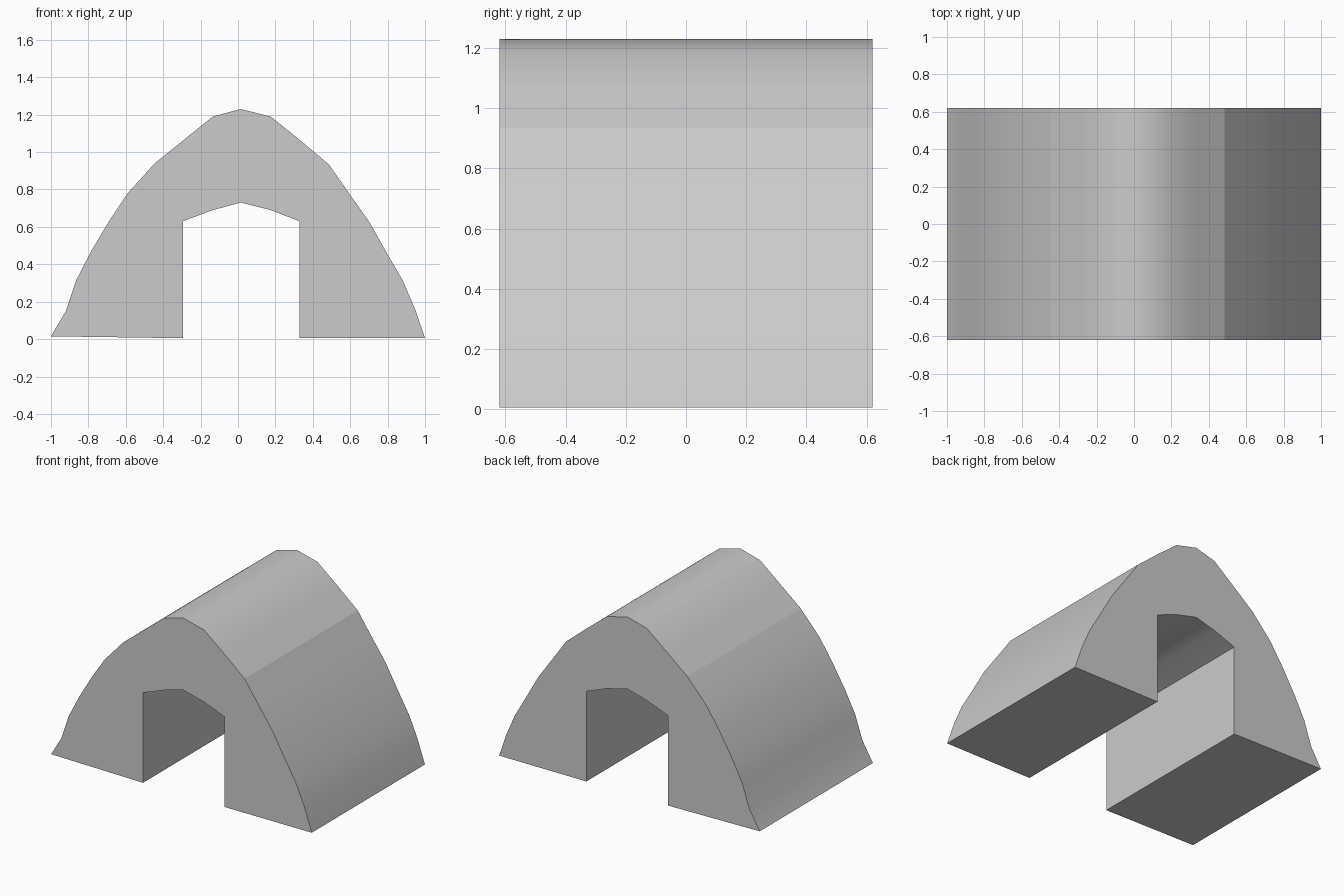
import bpy, bmesh, math

if "Cube" in bpy.data.objects:
    bpy.data.objects.remove(bpy.data.objects["Cube"])

HALF_DEPTH = 0.62

# Outer curve, left foot to right foot
outer = [(-1.0, 0.015), (-0.92, 0.15), (-0.865, 0.315), (-0.785, 0.47),
         (-0.69, 0.63), (-0.59, 0.78), (-0.445, 0.94), (-0.29, 1.065),
         (-0.135, 1.19), (0.015, 1.23), (0.175, 1.19), (0.33, 1.065),
         (0.485, 0.935), (0.59, 0.785), (0.70, 0.63), (0.79, 0.47),
         (0.88, 0.315), (0.945, 0.165), (1.0, 0.005)]
# Doorway, right jamb to left jamb
inner = [(0.33, 0.005), (0.33, 0.63), (0.175, 0.69), (0.015, 0.73),
         (-0.135, 0.69), (-0.295, 0.63), (-0.295, 0.005)]
profile = outer + inner

# Extrude the profile along y
bm = bmesh.new()
front = bm.faces.new([bm.verts.new((x, -HALF_DEPTH, z)) for x, z in profile])
ext = bmesh.ops.extrude_face_region(bm, geom=[front], use_keep_orig=True)
moved = [g for g in ext["geom"] if isinstance(g, bmesh.types.BMVert)]
bmesh.ops.translate(bm, verts=moved, vec=(0, 2 * HALF_DEPTH, 0))
bmesh.ops.recalc_face_normals(bm, faces=bm.faces)

# Smooth curve, with hard rims, jambs and the two shoulder creases
for f in bm.faces:
    f.smooth = True
for e in bm.edges:
    a, b = e.verts
    shoulder = (abs(a.co.y - b.co.y) > 1
                and any(abs(a.co.x - x) < 0.001 and a.co.z > 0.9 for x in (-0.445, 0.485)))
    e.smooth = not (shoulder or e.calc_face_angle() > math.radians(30))

mesh = bpy.data.meshes.new("arched_tunnel")
bm.to_mesh(mesh)
bm.free()
obj = bpy.data.objects.new("arched_tunnel", mesh)
bpy.context.collection.objects.link(obj)
